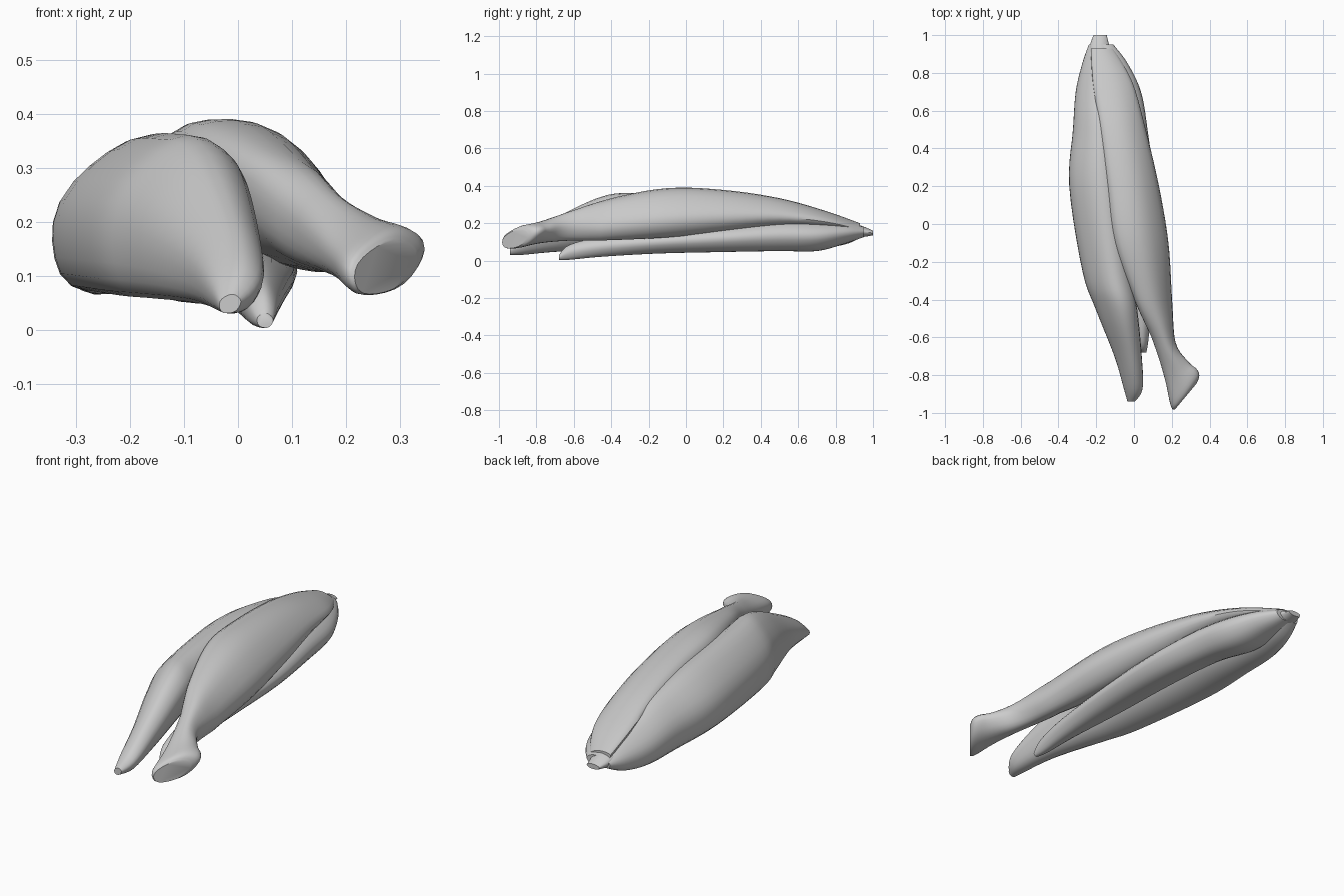
import bpy, bmesh, math

SIDES = 24
STEPS = 5


def spline(p, i, t):
    """Catmull-Rom between station i and i+1."""
    a, b = p[max(i - 1, 0)], p[i]
    c, d = p[i + 1], p[min(i + 2, len(p) - 1)]
    return [0.5 * (2 * q + (r - o) * t + (2 * o - 5 * q + 4 * r - s) * t * t
                   + (3 * q - o - 3 * r + s) * t ** 3) for o, q, r, s in zip(a, b, c, d)]


def fruit(name, stations, tip_skew=0, lean=0, tip_lean=None):
    """Loft soft ovals; a station is y, x min, x max, z min, z max."""
    tip_lean = lean if tip_lean is None else tip_lean
    path = [spline(stations, i, k / STEPS)
            for i in range(len(stations) - 1) for k in range(STEPS)]
    path.append(stations[-1])
    bm = bmesh.new()
    rings = []
    for y, x0, x1, z0, z1 in path:
        cx, cz, rx, rz = (x0 + x1) / 2, (z0 + z1) / 2, (x1 - x0) / 2, (z1 - z0) / 2
        skew = tip_skew * min(1, max(0, (-y - 0.6) / 0.25))
        f = min(1, max(0, (-y - 0.45) / 0.4))
        tilt = lean + (tip_lean - lean) * f
        ring = []
        for k in range(SIDES):
            a = math.tau * k / SIDES
            r = 1 + 0.02 * math.cos(5 * a - 0.6)      # soft ridges
            dx, dz = r * rx * math.cos(a), r * rz * math.sin(a + tilt)
            ring.append(bm.verts.new((cx + dx, y + skew * dx, cz + dz)))
        rings.append(ring)
    for a, b in zip(rings, rings[1:]):
        for k in range(SIDES):
            n = (k + 1) % SIDES
            bm.faces.new((a[k], a[n], b[n], b[k]))
    bm.faces.new(rings[0])
    bm.faces.new(rings[-1])
    bmesh.ops.recalc_face_normals(bm, faces=bm.faces)
    mesh = bpy.data.meshes.new(name)
    bm.to_mesh(mesh)
    bm.free()
    ob = bpy.data.objects.new(name, mesh)
    bpy.context.collection.objects.link(ob)
    bpy.context.view_layer.objects.active = ob
    ob.select_set(True)
    bpy.ops.object.shade_smooth_by_angle(angle=math.radians(40))
    ob.select_set(False)
    return ob


# Left fruit: tall section, blunt narrow tip
fruit("left_banana", [
    (-0.94, -0.035, 0.005, 0.03, 0.065),
    (-0.87, -0.055, 0.045, 0.03, 0.13),
    (-0.70, -0.105, 0.040, 0.045, 0.225),
    (-0.45, -0.205, 0.015, 0.055, 0.34),
    (-0.25, -0.275, -0.02, 0.06, 0.36),
    (0.20, -0.345, -0.07, 0.07, 0.355),
    (0.50, -0.325, -0.10, 0.065, 0.315),
    (0.70, -0.310, -0.12, 0.065, 0.26),
    (0.85, -0.275, -0.13, 0.085, 0.22),
    (0.95, -0.240, -0.14, 0.13, 0.18)], lean=0.34, tip_lean=0.2)

# Right fruit: slim neck and flared, slanted cut end
fruit("right_banana", [
    (-0.915, 0.215, 0.330, 0.065, 0.165),
    (-0.88, 0.195, 0.343, 0.065, 0.19),
    (-0.78, 0.165, 0.285, 0.09, 0.21),
    (-0.64, 0.110, 0.220, 0.105, 0.255),
    (-0.40, 0.000, 0.200, 0.11, 0.335),
    (-0.10, -0.110, 0.180, 0.125, 0.39),
    (0.20, -0.150, 0.130, 0.155, 0.38),
    (0.50, -0.185, 0.060, 0.185, 0.335),
    (0.75, -0.220, -0.010, 0.18, 0.265),
    (0.93, -0.230, -0.110, 0.15, 0.20)], tip_skew=1.2, lean=-0.38, tip_lean=0.4)

# Lower fruit: flatter, tucked under the other two
fruit("lower_banana", [
    (-0.68, 0.035, 0.065, 0.003, 0.03),
    (-0.62, 0.010, 0.075, 0.004, 0.085),
    (-0.45, -0.020, 0.090, 0.02, 0.125),
    (-0.15, -0.070, 0.105, 0.037, 0.155),
    (0.20, -0.100, 0.105, 0.045, 0.185),
    (0.50, -0.140, 0.070, 0.05, 0.21),
    (0.70, -0.210, 0.035, 0.05, 0.21),
    (0.85, -0.225, -0.035, 0.09, 0.20),
    (0.95, -0.210, -0.110, 0.125, 0.18)])

# Shared stem where the fruits join
fruit("stem", [
    (0.86, -0.24, -0.10, 0.12, 0.21),
    (0.94, -0.235, -0.13, 0.125, 0.185),
    (1.00, -0.215, -0.145, 0.135, 0.16)])
